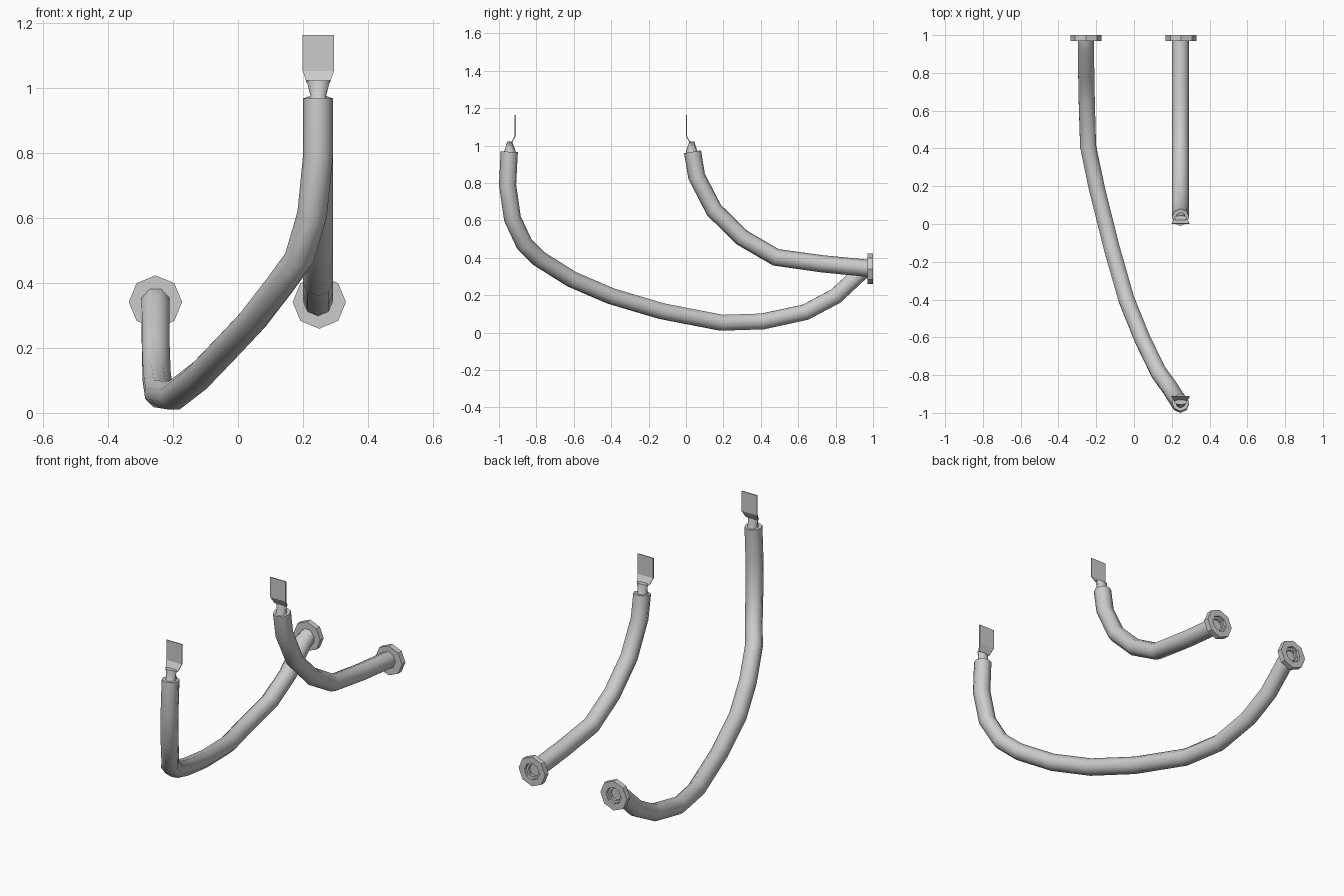
import bpy, bmesh, math
from mathutils import Vector

if "Cube" in bpy.data.objects:
    bpy.data.objects.remove(bpy.data.objects["Cube"])

SIDES = 8
R = 0.046


def finish(bm, name, angle):
    bmesh.ops.recalc_face_normals(bm, faces=bm.faces)
    me = bpy.data.meshes.new(name)
    bm.to_mesh(me)
    bm.free()
    ob = bpy.data.objects.new(name, me)
    bpy.context.collection.objects.link(ob)
    bpy.ops.object.select_all(action='DESELECT')
    ob.select_set(True)
    bpy.context.view_layer.objects.active = ob
    bpy.ops.object.shade_smooth_by_angle(angle=math.radians(angle))
    return ob


def loft(name, rings, caps=(True, True), angle=50):
    """Skin a list of equally sized point rings."""
    bm = bmesh.new()
    vr = [[bm.verts.new(p) for p in ring] for ring in rings]
    for a, b in zip(vr, vr[1:]):
        n = len(a)
        for i in range(n):
            j = (i + 1) % n
            bm.faces.new((a[i], a[j], b[j], b[i]))
    if caps[0]:
        bm.faces.new(vr[0])
    if caps[1]:
        bm.faces.new(vr[-1])
    return finish(bm, name, angle)


def ring(c, u, v):
    return [Vector(c) + u * math.cos(t) + v * math.sin(t)
            for t in (2 * math.pi * i / SIDES for i in range(SIDES))]


def cable(name, path):
    pts = [Vector(p) for p in path]
    ref = Vector((1, 0, 0))
    rings = []
    for i, p in enumerate(pts):
        d = Vector((0, 0, 0))
        if i > 0:
            d += (p - pts[i - 1]).normalized()
        if i < len(pts) - 1:
            d += (pts[i + 1] - p).normalized()
        d.normalize()
        ref = (ref - d * ref.dot(d)).normalized()
        rings.append(ring(p, ref * R, d.cross(ref) * R))
    loft(name, rings, (True, False))


def flange(name, x, z):
    # octagonal disc with a recessed socket at the back
    prof = [(R * 0.8, 0.97), (0.082, 0.97), (0.082, 1.0), (R, 1.0),
            (R, 0.985), (R * 0.72, 0.985), (R * 0.72, 0.972)]
    loft(name, [ring((x, y, z), Vector((r, 0, 0)), Vector((0, 0, r)))
                for r, y in prof], (False, True), 40)


def terminal(name, x, y, s):
    # crimped collar: round at the cable, flattened at the top
    col = [(0.0, 0.955, 0.034, 0.036), (-0.004 * s, 0.975, 0.024, 0.029),
           (-0.002 * s, 1.022, 0.036, 0.013)]
    loft(name + "_collar", [ring((x, y + dy, z), Vector((rx, 0, 0)), Vector((0, ry, 0)))
                            for dy, z, rx, ry in col])
    # thin blade, bent to one side
    blade = [(-0.012 * s, 1.015, 0.036), (-0.032 * s, 1.052, 0.048), (-0.032 * s, 1.163, 0.048)]
    t = 0.003
    loft(name + "_blade", [[(x - w, y + dy - t, z), (x + w, y + dy - t, z),
                            (x + w, y + dy + t, z), (x - w, y + dy + t, z)]
                           for dy, z, w in blade], angle=20)


# Short cable
cable("short_cable", [(0.246, y, z) for y, z in (
    (0.035, 0.967), (0.057, 0.835), (0.15, 0.655), (0.30, 0.508),
    (0.48, 0.403), (0.73, 0.368), (0.985, 0.343))])
flange("short_cable_flange", 0.25, 0.341)
terminal("short_cable_terminal", 0.247, 0.034, 1)

# Long cable sweeping across from front right to back left
cable("long_cable", [
    (0.246, -0.945, 0.967), (0.246, -0.954, 0.79), (0.228, -0.928, 0.61),
    (0.188, -0.865, 0.475), (0.13, -0.785, 0.395), (0.045, -0.61, 0.285),
    (-0.04, -0.40, 0.195), (-0.117, -0.13, 0.115), (-0.197, 0.19, 0.053),
    (-0.243, 0.41, 0.06), (-0.25, 0.64, 0.11), (-0.253, 0.80, 0.195),
    (-0.254, 0.94, 0.325), (-0.254, 0.985, 0.341)])
flange("long_cable_flange", -0.254, 0.341)
terminal("long_cable_terminal", 0.247, -0.945, -1)
